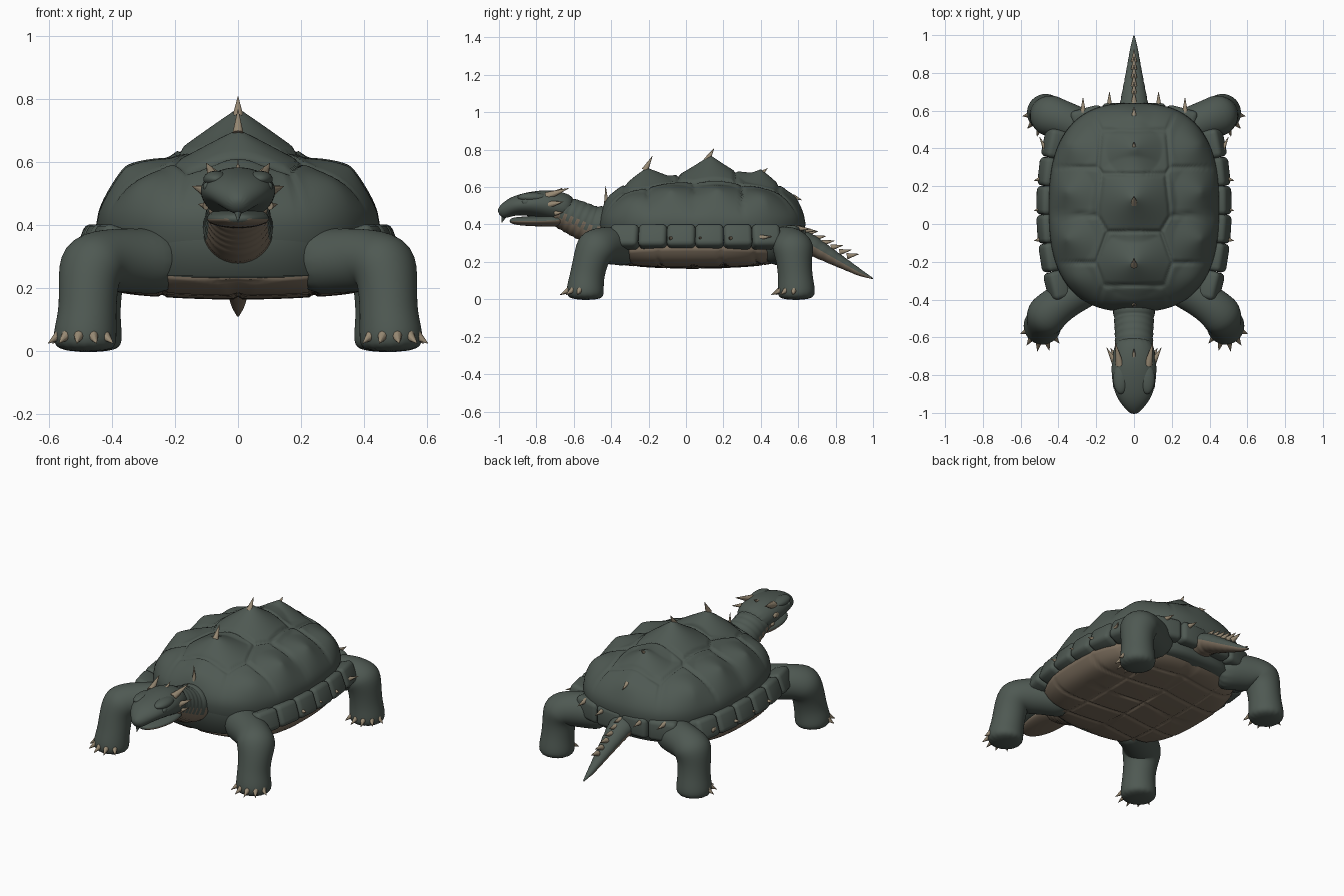
import bpy, bmesh, math
from mathutils import Vector, Matrix

if "Cube" in bpy.data.objects:
    bpy.data.objects.remove(bpy.data.objects["Cube"])


def material(name, r, g, b):
    m = bpy.data.materials.new(name)
    m.use_nodes = True
    m.diffuse_color = (r, g, b, 1)
    m.node_tree.nodes["Principled BSDF"].inputs["Base Color"].default_value = (r, g, b, 1)
    return m


GREEN = material("dark grey green", .078, .1, .086)
BROWN = material("belly brown", .2, .155, .11)
HORN = material("horn tan", .31, .25, .172)


def finish(bm, name, *mats, sharp=None):
    """Turn a bmesh into a smooth shaded object."""
    bmesh.ops.recalc_face_normals(bm, faces=bm.faces)
    me = bpy.data.meshes.new(name)
    bm.to_mesh(me)
    bm.free()
    for m in mats:
        me.materials.append(m)
    me.shade_smooth()
    if sharp:
        me.set_sharp_from_angle(angle=math.radians(sharp))
    ob = bpy.data.objects.new(name, me)
    bpy.context.collection.objects.link(ob)
    return ob


def skin(bm, rings):
    """Bridge successive rings of vertices."""
    for a, b in zip(rings, rings[1:]):
        for i in range(len(a)):
            j = (i + 1) % len(a)
            bm.faces.new((a[i], a[j], b[j], b[i]))


def dish(name, mat, half_w, y0, y1, height, lip_z, square=2.6, segs=200, steps=60):
    """Rounded-rectangle dish whose surface follows height(x, y, r)."""
    bm = bmesh.new()
    cy, half_l, p = (y0 + y1) / 2, (y1 - y0) / 2, 2 / square

    def ring(r, z=None):
        out = []
        for k in range(segs):
            a = math.tau * k / segs
            c, s = math.cos(a), math.sin(a)
            x = half_w * r * math.copysign(abs(c) ** p, c)
            y = cy + half_l * r * math.copysign(abs(s) ** p, s)
            out.append(bm.verts.new((x, y, height(x, y, r) if z is None else z)))
        return out

    rings = [ring(i / steps) for i in range(1, steps + 1)] + [ring(.96, lip_z)]
    skin(bm, rings)
    top = bm.verts.new((0, cy, height(0, cy, 0)))
    for i in range(segs):
        bm.faces.new((top, rings[0][i], rings[0][(i + 1) % segs]))
    return finish(bm, name, mat)


def loft(name, stations, mats=(GREEN,), steps=1, wrinkle=0, sides=16, level=2):
    """Tube through (x, y, z, half width, half height) stations; optional ring wrinkles."""
    pts = []
    for a, b in zip(stations, stations[1:]):
        pts += [[u + (v - u) * k / steps for u, v in zip(a, b)] for k in range(steps)]
    pts.append(list(stations[-1]))
    bm, rings, side = bmesh.new(), [], None
    for i, q in enumerate(pts):
        t = (Vector(pts[min(i + 1, len(pts) - 1)][:3]) - Vector(pts[max(i - 1, 0)][:3])).normalized()
        side = t.cross(Vector((0, 0, 1))) if side is None else side - t * side.dot(t)
        side.normalize()
        up = side.cross(t)
        grow = 1.03 + (wrinkle if i % 2 else -wrinkle)
        rings.append([bm.verts.new(Vector(q[:3]) + side * (q[3] * grow * math.cos(math.tau * k / sides))
                                   + up * (q[4] * grow * math.sin(math.tau * k / sides)))
                      for k in range(sides)])
    skin(bm, rings)
    bm.faces.new(rings[0])
    bm.faces.new(rings[-1])
    bmesh.ops.recalc_face_normals(bm, faces=bm.faces)
    if len(mats) > 1:      # underside takes the second colour
        mid = [sum((v.co for v in ring), Vector()) / sides for ring in rings]
        for f in bm.faces:
            c = f.calc_center_median()
            axis = min(mid, key=lambda m: abs(m.y - c.y))
            f.material_index = int(f.normal.z < -.15 and c.z < axis.z)
    ob = finish(bm, name, *mats)
    sub = ob.modifiers.new("smooth", "SUBSURF")
    sub.levels = sub.render_levels = level
    return ob


def spikes(name, items, mat=HORN, both=False):
    """Cones given as (base, tip, radius), optionally on both sides."""
    bm = bmesh.new()
    for base, tip, rad in items:
        for s in ((1, -1) if both else (1,)):
            b, t = Vector(base), Vector(tip)
            b.x, t.x = b.x * s, t.x * s
            d = t - b
            mat4 = Matrix.Translation((b + t) / 2) @ d.to_track_quat("Z", "Y").to_matrix().to_4x4()
            bmesh.ops.create_cone(bm, cap_ends=True, segments=10, radius1=rad, radius2=.001,
                                  depth=d.length, matrix=mat4)
    return finish(bm, name, mat, sharp=50)


def balls(name, mat, loc, scale):
    """Mirrored pair of ellipsoids."""
    bm = bmesh.new()
    for s in (1, -1):
        m = Matrix.Translation((loc[0] * s, loc[1], loc[2])) @ Matrix.Diagonal((*scale, 1))
        bmesh.ops.create_uvsphere(bm, u_segments=32, v_segments=20, radius=1, matrix=m)
    return finish(bm, name, mat)


# Shell: dome sloping to the flanks, peaked scutes, grooves between them
MID = [(-.44, .05, .13), (-.21, .075, .18), (.13, .13, .23), (.4, .07, .15), (.59, .03, .1)]
SIDE = [-.33, -.08, .17, .43]
CELLS = [(0, y, a, w) for y, a, w in MID] + [(s * .36, y, .055, .15) for y in SIDE for s in (1, -1)]


def shell_height(x, y, r):
    z = .4 + .24 * (1 - r ** 4) ** .6 - .42 * x * x * (1 - r ** 6)
    near = sorted(math.hypot(x - c[0], y - c[1]) for c in CELLS)
    for cx, cy, amp, wide in CELLS:
        z += amp * max(0, 1 - math.hypot(x - cx, y - cy) / wide) ** 1.2 * (1 - r ** 14)
    return z - .014 * max(0, 1 - (near[1] - near[0]) / .025) * (1 - r ** 12)


dish("shell", GREEN, .45, -.465, .64, shell_height, .33)


# Belly plate with a grid of shallow grooves, and the body above it
def belly_height(x, y, r):
    z = .163 + .03 * r ** 2 + (.03 + .22 * x * x) * r ** 12
    line = min(abs(x), abs(abs(x) - .24), abs((y + .15 * abs(x)) % .17 - .085))
    return z + .009 * max(0, 1 - line / .014)


dish("belly_plate", BROWN, .475, -.44, .525, belly_height, .3, square=2.8)
dish("body", GREEN, .42, -.465, .59, lambda x, y, r: .21 + .03 * r ** 8, .41, steps=12)

# Rim scutes leaning against the flanks and along the back
bm = bmesh.new()
for s in (1, -1):
    spots = [(s * (.456 - .3 * (y - .08) ** 2), y, math.atan(.6 * (y - .08)) * s, -.35 * s, .1, .153)
             for y in (-.325, -.175, -.025, .125, .275, .425)]
    spots += [(s * .085, .6, 0, 0, .17, .08), (s * .25, .575, -s * .25, 0, .17, .08)]
    for x, y, turn, tilt, wx, wy in spots:
        bmesh.ops.create_cube(bm, size=1, matrix=Matrix.Translation((x, y, .333)) @
                              Matrix.Rotation(turn, 4, "Z") @ Matrix.Rotation(tilt, 4, "Y") @
                              Matrix.Diagonal((wx, wy, .125, 1)))
rim = finish(bm, "rim_scutes", GREEN)
bev = rim.modifiers.new("round", "BEVEL")
bev.width, bev.segments = .026, 3

# Spikes on the ridge, flanks and rear rim
spikes("ridge_spikes", [((0, -.425, .5), (0, -.43, .605), .014), ((0, -.22, .69), (0, -.18, .765), .018),
                        ((0, .11, .74), (0, .15, .806), .019), ((0, .4, .67), (0, .435, .7), .015),
                        ((0, .57, .55), (0, .62, .53), .014)])
spikes("rim_spikes", [((.495, y, .325), (.53, y - .01, .33), .013) for y in (-.08, .08, .24)]
       + [((.46, .38, .33), (.5, .46, .335), .018), ((.13, .62, .37), (.13, .7, .365), .017),
          ((.27, .59, .38), (.27, .67, .375), .016)], both=True)

# Legs and claws
LEGS = {"front": ([(.2, -.3, .28), (.32, -.37, .287), (.42, -.44, .288), (.468, -.487, .278),
                   (.475, -.51, .21), (.477, -.53, .12), (.486, -.54, .05), (.486, -.54, -.006)], -78),
        "rear": ([(.2, .46, .28), (.31, .525, .287), (.41, .565, .288), (.452, .575, .275),
                  (.46, .577, .21), (.465, .585, .12), (.468, .59, .05), (.468, .59, -.006)], -68)}
RADII = (.11, .1, .1, .112, .093, .09, .101, .096)
for end, (path, aim) in LEGS.items():
    for label, s in (("left", 1), ("right", -1)):
        loft(f"{end}_{label}_leg", [(s * x, y, z, r, r) for (x, y, z), r in zip(path, RADII)])
    fx, fy, _ = path[-1]
    claws = []
    for k in range(5):
        a = math.radians(aim + (k - 2) * 30)
        c, n = math.cos(a), math.sin(a)
        claws.append(((fx + .082 * c, fy + .082 * n, .052), (fx + .122 * c, fy + .137 * n, .024), .019))
    spikes(f"{end}_claws", claws, both=True)

# Neck and tail, ringed, with brown undersides
loft("neck", [(0, -.34, .37, .125, .125), (0, -.5, .395, .105, .103), (0, -.6, .44, .1, .095),
              (0, -.7, .48, .1, .08)], (GREEN, BROWN), steps=6, wrinkle=.055, level=1)
loft("tail", [(0, .54, .33, .09, .075), (0, .66, .295, .07, .055), (0, .8, .215, .043, .036),
              (0, .93, .142, .02, .018), (0, 1, .11, .003, .003)], (GREEN, BROWN),
     steps=6, wrinkle=.06, level=1)
spikes("tail_spikes", [((0, y, .34 - .55 * (y - .66)), (0, y + .065, .352 - .55 * (y - .66)), .017)
                       for y in (.64, .685, .73, .775, .82, .86)])

# Head: skull, hooked beak tip, jaw, brows, eyes and horns
loft("head", [(0, -.6, .475, .09, .07), (0, -.68, .495, .112, .083), (0, -.76, .509, .12, .077),
              (0, -.85, .51, .114, .062), (0, -.92, .5, .09, .051), (0, -.965, .475, .055, .042),
              (0, -1, .453, .022, .026)])
spikes("beak_tip", [((0, -.965, .47), (0, -.985, .41), .025)], GREEN)
loft("lower_jaw", [(0, -.64, .427, .088, .04), (0, -.72, .42, .102, .031), (0, -.82, .418, .095, .028),
                   (0, -.9, .418, .068, .022), (0, -.945, .42, .03, .013)], (GREEN, BROWN))
balls("brows", GREEN, (.07, -.82, .545), (.04, .08, .026))
balls("eyes", GREEN, (.097, -.855, .52), (.014, .022, .016))
spikes("head_horns", [((.075, -.745, .55), (.1, -.625, .595), .023),
                      ((.095, -.74, .505), (.145, -.655, .522), .022),
                      ((.1, -.7, .46), (.125, -.655, .465), .013)], both=True)
spikes("crest_spike", [((0, -.7, .57), (0, -.66, .595), .012)])
